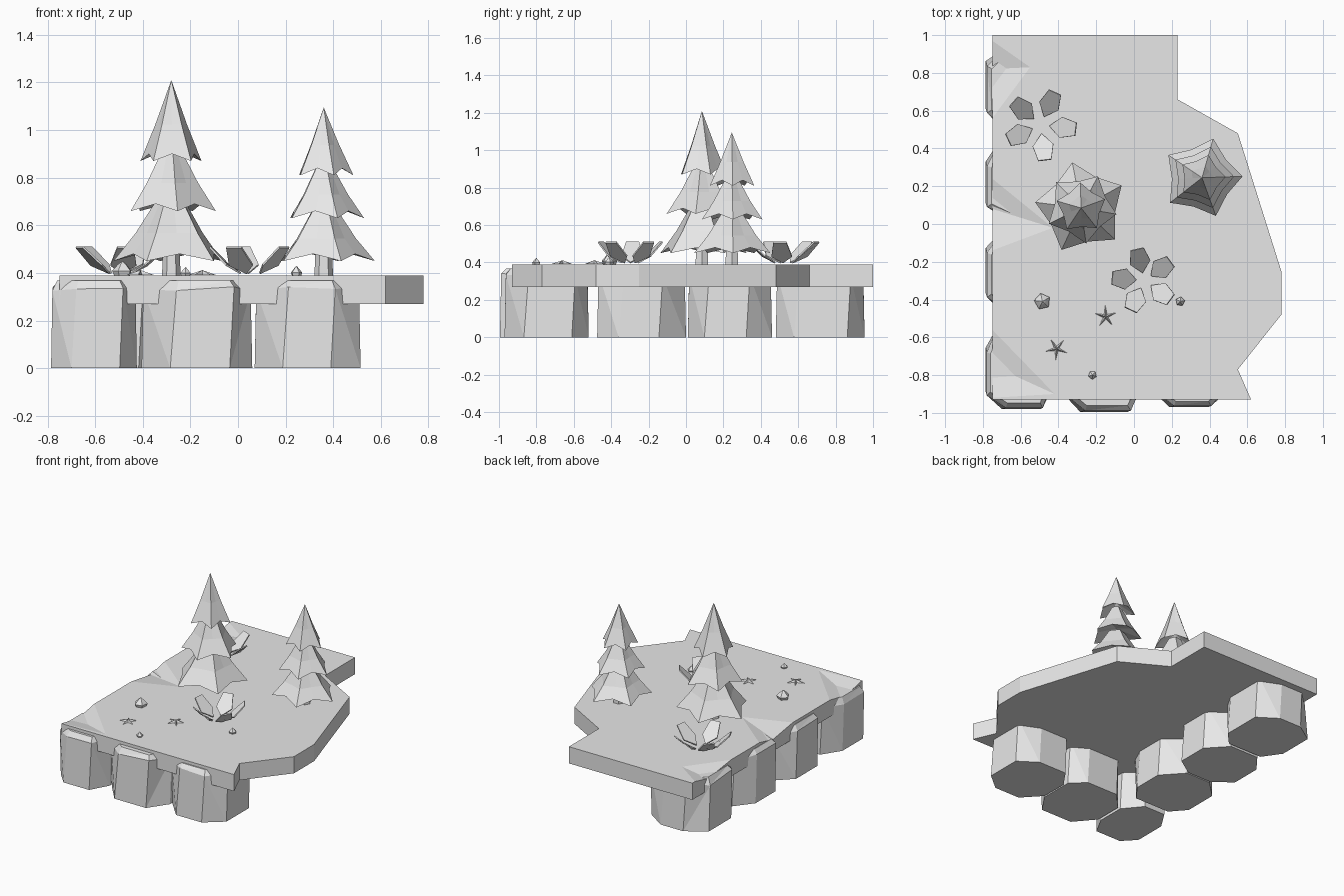
import bpy, bmesh, math, random
from math import cos, sin, radians, pi

random.seed(4)
cube = bpy.data.objects.get("Cube")
if cube:
    bpy.data.objects.remove(cube, do_unlink=True)

grey = bpy.data.materials.new("plain_grey")
grey.use_nodes = True
grey.diffuse_color = (0.8, 0.8, 0.8, 1)
grey.node_tree.nodes["Principled BSDF"].inputs["Base Color"].default_value = (0.8, 0.8, 0.8, 1)

GROUND = 0.39


def finish(name, bm, recalc=True):
    if recalc:
        bmesh.ops.recalc_face_normals(bm, faces=bm.faces[:])
    mesh = bpy.data.meshes.new(name)
    bm.to_mesh(mesh)
    bm.free()
    mesh.materials.append(grey)
    obj = bpy.data.objects.new(name, mesh)
    bpy.context.collection.objects.link(obj)
    return obj


def loft(bm, rings, cap_bottom=True, cap_top=True):
    """Skin a stack of rings; a ring of one point closes to a tip."""
    loops = [[bm.verts.new(p) for p in ring] for ring in rings]
    for a, b in zip(loops, loops[1:]):
        n = max(len(a), len(b))
        for i in range(n):
            j = (i + 1) % n
            if len(b) == 1:
                bm.faces.new((a[i], a[j], b[0]))
            elif len(a) == 1:
                bm.faces.new((a[0], b[j], b[i]))
            else:
                bm.faces.new((a[i], a[j], b[j], b[i]))
    if cap_bottom and len(loops[0]) > 2:
        bm.faces.new(loops[0][::-1])
    if cap_top and len(loops[-1]) > 2:
        bm.faces.new(loops[-1])


# Ground slab, with shallow dents along the left-hand rim
def ground_slab():
    bottom_z, dip = 0.27, 0.035
    outline = [(-0.75, -0.93), (0.62, -0.93), (0.55, -0.77), (0.78, -0.48),
               (0.78, -0.25), (0.55, 0.48), (0.23, 0.66), (0.23, 1), (-0.75, 1)]
    dents = [(0.97, 0.82, 0.56, (-0.55, 0.83)),
             (0.24, 0.08, -0.14, (-0.43, -0.02)),
             (-0.56, -0.75, -0.92, (-0.42, -0.9))]
    bm = bmesh.new()
    top = [bm.verts.new((x, y, GROUND)) for x, y in outline]
    rim = list(top)
    for start, mid, end, apex in dents:
        a = bm.verts.new((-0.75, start, GROUND))
        m = bm.verts.new((-0.75, mid, GROUND - dip))
        b = bm.verts.new((-0.75, end, GROUND))
        p = bm.verts.new((*apex, GROUND))
        bm.faces.new((a, m, p))
        bm.faces.new((m, b, p))
        top += [a, p, b]
        rim += [a, m, b]
    bm.faces.new(top)
    base = [bm.verts.new((v.co.x, v.co.y, bottom_z)) for v in rim]
    for i in range(len(rim)):
        j = (i + 1) % len(rim)
        bm.faces.new((rim[i], base[i], base[j], rim[j]))
    bm.faces.new(base[::-1])
    finish("ground_slab", bm)


# Eight-sided boulders under the front and side rims
def boulder(name, x0, x1, y0, y1):
    cx, cy = (x0 + x1) / 2, (y0 + y1) / 2
    hx, hy = (x1 - x0) / 2, (y1 - y0) / 2
    corners = [(1, 0.5), (0.5, 1), (-0.5, 1), (-1, 0.5),
               (-1, -0.5), (-0.5, -1), (0.5, -1), (1, -0.5)]
    slide = [random.uniform(-0.12, 0.12) for _ in corners]

    def ring(z, scale, twist, rough=0.0):
        pts = []
        for (u, v), s in zip(corners, slide):
            if abs(u) == 1:
                v += s + twist * u
            else:
                u += s - twist * v
            pts.append((cx + hx * u * scale, cy + hy * v * scale,
                        z + random.uniform(-rough, rough)))
        return pts

    bm = bmesh.new()
    loft(bm, [ring(0, 1, 0), ring(0.33, 0.97, 0.1, 0.012), ring(0.368, 0.86, 0.1)])
    bmesh.ops.triangulate(bm, faces=[f for f in bm.faces if len(f.verts) == 4])
    finish(name, bm)


# Pine tree: trunk and three flared, pointed skirts
def skirt(name, x, y, radius, z_base, z_top, top_radius, angle):
    def ring(r, inner, z, lift):
        pts = []
        for i in range(10):
            a = radians(angle) + i * pi / 5
            valley = i % 2
            rr = r * (inner if valley else 1)
            pts.append((x + rr * cos(a), y + rr * sin(a), z + lift * valley))
        return pts

    h = z_top - z_base
    upper = [[(x, y, z_top)]] if top_radius == 0 else [ring(top_radius, 0.8, z_top, 0)]
    flare = radius * 0.52 + top_radius * 0.4
    bm = bmesh.new()
    loft(bm, [[(x, y, z_base + 0.3 * h)], ring(radius, 0.74, z_base, 0.03),
              ring(flare, 0.78, z_base + 0.45 * h, 0)] + upper)
    finish(name, bm)


def pine(name, x, y, tiers):
    bm = bmesh.new()
    rings = [[(x + r * cos(i * pi / 3), y + r * sin(i * pi / 3), z) for i in range(6)]
             for r, z in ((0.04, GROUND - 0.02), (0.032, 0.56))]
    loft(bm, rings)
    finish(name + "_trunk", bm)
    for level, tier in zip(("lower", "middle", "upper"), tiers):
        skirt(f"{name}_{level}_branches", x, y, *tier)


# Leafy plant: five tilted pentagonal leaves
def plant(name, x, y, angles, spread):
    shape = [(0.045, 0, 0.0), (0.10, -0.055, 0.035), (0.17, -0.035, 0.11),
             (0.17, 0.035, 0.11), (0.10, 0.055, 0.035)]
    bm = bmesh.new()
    for deg in angles:
        a = radians(deg)
        pts = []
        for r, side, z in shape:
            r *= spread
            pts.append((x + r * cos(a) - side * sin(a),
                        y + r * sin(a) + side * cos(a), GROUND + 0.005 + z))
        thick = 0.007
        loft(bm, [pts, [(px + thick * cos(a) * -0.6, py + thick * sin(a) * -0.6, pz + thick)
                        for px, py, pz in pts]])
    finish(name, bm)


# Small five-armed ground sprout
def sprout(name, x, y, angle):
    ring = []
    for i in range(10):
        a = radians(angle) + i * pi / 5
        r = 0.014 if i % 2 else 0.06
        ring.append((x + r * cos(a), y + r * sin(a), GROUND + 0.002))
    bm = bmesh.new()
    loft(bm, [ring, [(x, y, GROUND + 0.022)]])
    finish(name, bm)


# Small faceted pebble
def pebble(name, x, y, r, height, angle):
    rings = []
    for scale, z in ((0.8, 0), (1.05, 0.4), (0.45, 0.85)):
        rings.append([(x + r * scale * cos(radians(angle) + i * 2 * pi / 5),
                       y + r * scale * sin(radians(angle) + i * 2 * pi / 5),
                       GROUND - 0.005 + z * height) for i in range(5)])
    bm = bmesh.new()
    loft(bm, rings + [[(x, y, GROUND + height)]])
    finish(name, bm)


ground_slab()

boulder("corner_boulder", -0.785, -0.425, -0.98, -0.52)
boulder("front_middle_boulder", -0.405, 0.06, -0.995, -0.52)
boulder("front_left_boulder", 0.07, 0.515, -0.97, -0.52)
for i, (y0, y1) in enumerate(((-0.475, 0.0), (0.01, 0.46), (0.48, 0.955))):
    boulder(f"side_boulder_{i + 1}", -0.785, -0.33, y0, y1)

pine("tall_pine", -0.28, 0.085, [(0.245, 0.45, 0.71, 0.06, 29),
                                 (0.19, 0.66, 0.92, 0.04, 62),
                                 (0.135, 0.87, 1.21, 0, 20)])
pine("short_pine", 0.36, 0.245, [(0.215, 0.45, 0.66, 0.06, 2),
                                 (0.17, 0.63, 0.85, 0.035, 2),
                                 (0.125, 0.81, 1.095, 0, 2)])

plant("back_plant", -0.495, 0.525, (139, 66, -7, -83, -155), 1.12)
plant("front_plant", 0.055, -0.30, (103, 36, -36, -115, 175), 1.02)

sprout("sprout_1", -0.15, -0.49, 20)
sprout("sprout_2", -0.41, -0.66, 50)

pebble("large_pebble", -0.485, -0.41, 0.042, 0.06, 30)
pebble("pebble_1", 0.245, -0.41, 0.024, 0.04, 10)
pebble("pebble_2", -0.22, -0.80, 0.022, 0.035, 50)
